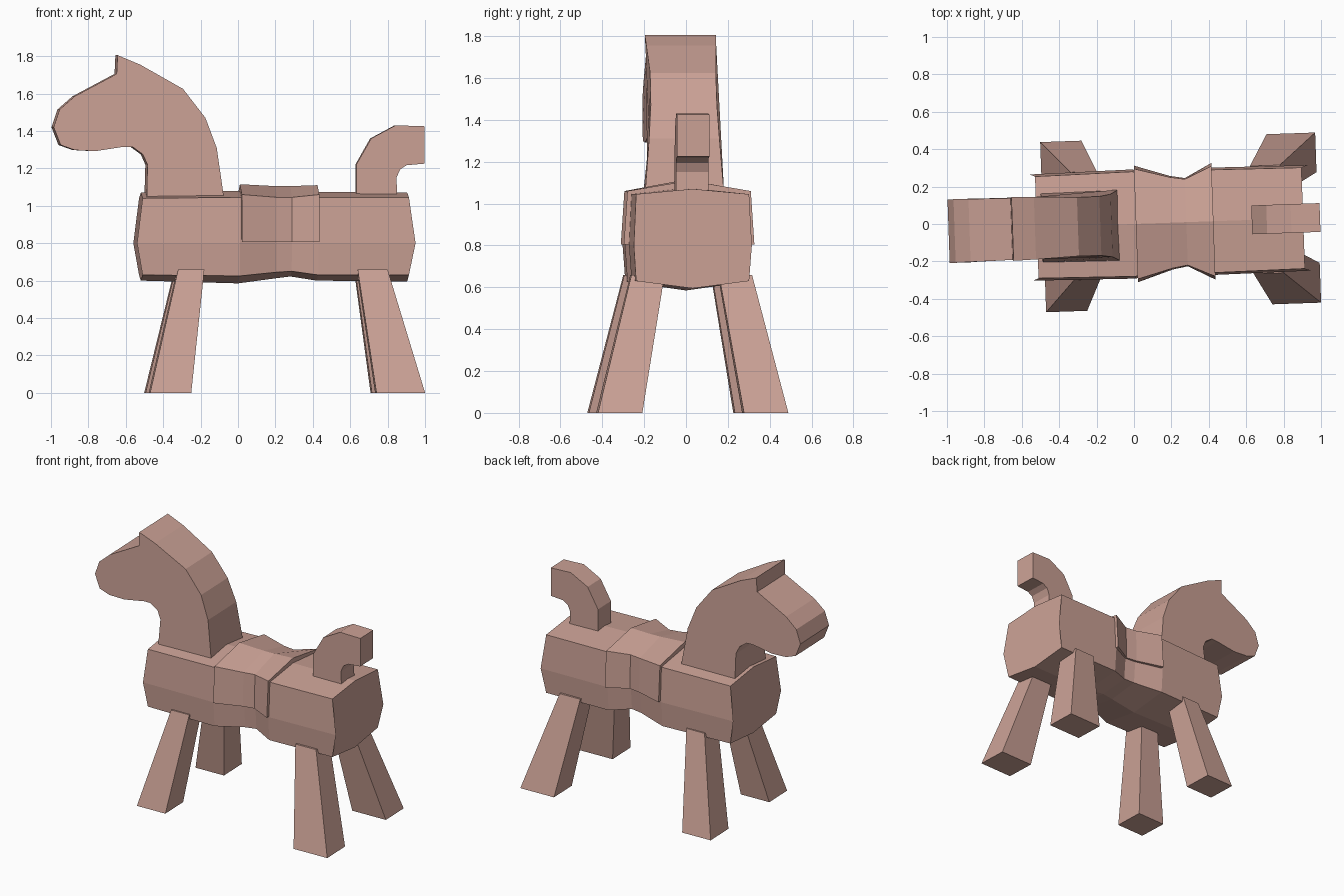
import bpy, bmesh, math

YAW = math.radians(2)          # the whole toy is turned very slightly
wood = bpy.data.materials.new("dusty pink wood")
wood.diffuse_color = (0.60, 0.36, 0.305, 1)


def loft(name, rings):
    """Closed solid skinned through equally sized rings of points."""
    bm = bmesh.new()
    vs = [[bm.verts.new(p) for p in ring] for ring in rings]
    n = len(vs[0])
    for a, b in zip(vs, vs[1:]):
        for i in range(n):
            j = (i + 1) % n
            bm.faces.new((a[i], a[j], b[j], b[i]))
    bm.faces.new(vs[0])
    bm.faces.new(vs[-1])
    bmesh.ops.recalc_face_normals(bm, faces=bm.faces)
    me = bpy.data.meshes.new(name)
    bm.to_mesh(me)
    bm.free()
    me.materials.append(wood)
    ob = bpy.data.objects.new(name, me)
    ob.rotation_euler.z = YAW
    bpy.context.collection.objects.link(ob)
    return ob


def slab(name, profile, y0=0):
    """Side profile of (x, z, half width) extruded both ways in y."""
    return loft(name, [[(x, y0 + s * w, z) for x, z, w in profile] for s in (-1, 1)])


# Body: eight-sided barrel, pinched under the saddle, ends bulging at mid height
def body_ring(x, w, top, shoulder, hip, belly, bulge=0):
    half = [(w, shoulder, 0), (w + 0.012, 0.8, bulge), (w, hip, 0)]
    right = [(x + b, y, z) for y, z, b in half]
    left = [(x + b, -y, z) for y, z, b in reversed(half)]
    return [(x, 0, top)] + right + [(x, 0, belly)] + left


loft("body", [
    body_ring(-0.52, 0.272, 1.07, 1.04, 0.63, 0.60, -0.03),
    body_ring(0.00, 0.280, 1.08, 1.045, 0.625, 0.585),
    body_ring(0.20, 0.222, 1.07, 1.03, 0.645, 0.612),
    body_ring(0.28, 0.212, 1.07, 1.03, 0.65, 0.622),
    body_ring(0.42, 0.275, 1.075, 1.045, 0.63, 0.60),
    body_ring(0.905, 0.270, 1.07, 1.045, 0.63, 0.595, 0.035)])

# Saddle: blanket draped over the pinched middle
saddle = [(0.01, 0.312, 0.295, 1.06, 1.115), (0.20, 0.250, 0.243, 1.045, 1.105),
          (0.28, 0.236, 0.230, 1.045, 1.105), (0.425, 0.312, 0.295, 1.06, 1.11)]
loft("saddle", [[(x, -lo, 0.805), (x, -hi, sh), (x, 0, top), (x, hi, sh), (x, lo, 0.805)]
                for x, lo, hi, sh, top in saddle])

# Head and neck
slab("head_and_neck", [
    (-0.65, 1.805, 0.17), (-0.53, 1.755, 0.167), (-0.30, 1.625, 0.157),
    (-0.18, 1.47, 0.158), (-0.12, 1.31, 0.168), (-0.08, 1.03, 0.19),
    (-0.495, 1.03, 0.185), (-0.49, 1.22, 0.165), (-0.515, 1.275, 0.16),
    (-0.57, 1.315, 0.16), (-0.62, 1.315, 0.16), (-0.77, 1.292, 0.165),
    (-0.88, 1.298, 0.17), (-0.955, 1.325, 0.17), (-0.992, 1.42, 0.17),
    (-0.96, 1.515, 0.17), (-0.88, 1.585, 0.168), (-0.655, 1.705, 0.165)], -0.004)

# Curved tail
tail = [(0.63, 1.04), (0.63, 1.22), (0.71, 1.36), (0.84, 1.43), (0.995, 1.425),
        (0.995, 1.225), (0.90, 1.217), (0.865, 1.195), (0.845, 1.15), (0.85, 1.04)]
slab("tail", [(x, z, 0.077) for x, z in tail])

# Splayed, tapering legs: (foot x range, top x range), mirrored in y
for label, (fa, fb), (ta, tb) in (("front", (-0.486, -0.266), (-0.33, -0.19)),
                                  ("rear", (0.725, 0.985), (0.63, 0.79))):
    for side, s in (("right", -1), ("left", 1)):
        rings = []
        for a, b, y0, y1, z in ((fa, fb, 0.243, 0.455, 0), (ta, tb, 0.13, 0.288, 0.66)):
            rings.append([(a, s * y0, z), (b, s * y0, z), (b, s * y1, z), (a, s * y1, z)])
        loft(f"{label}_{side}_leg", rings)
